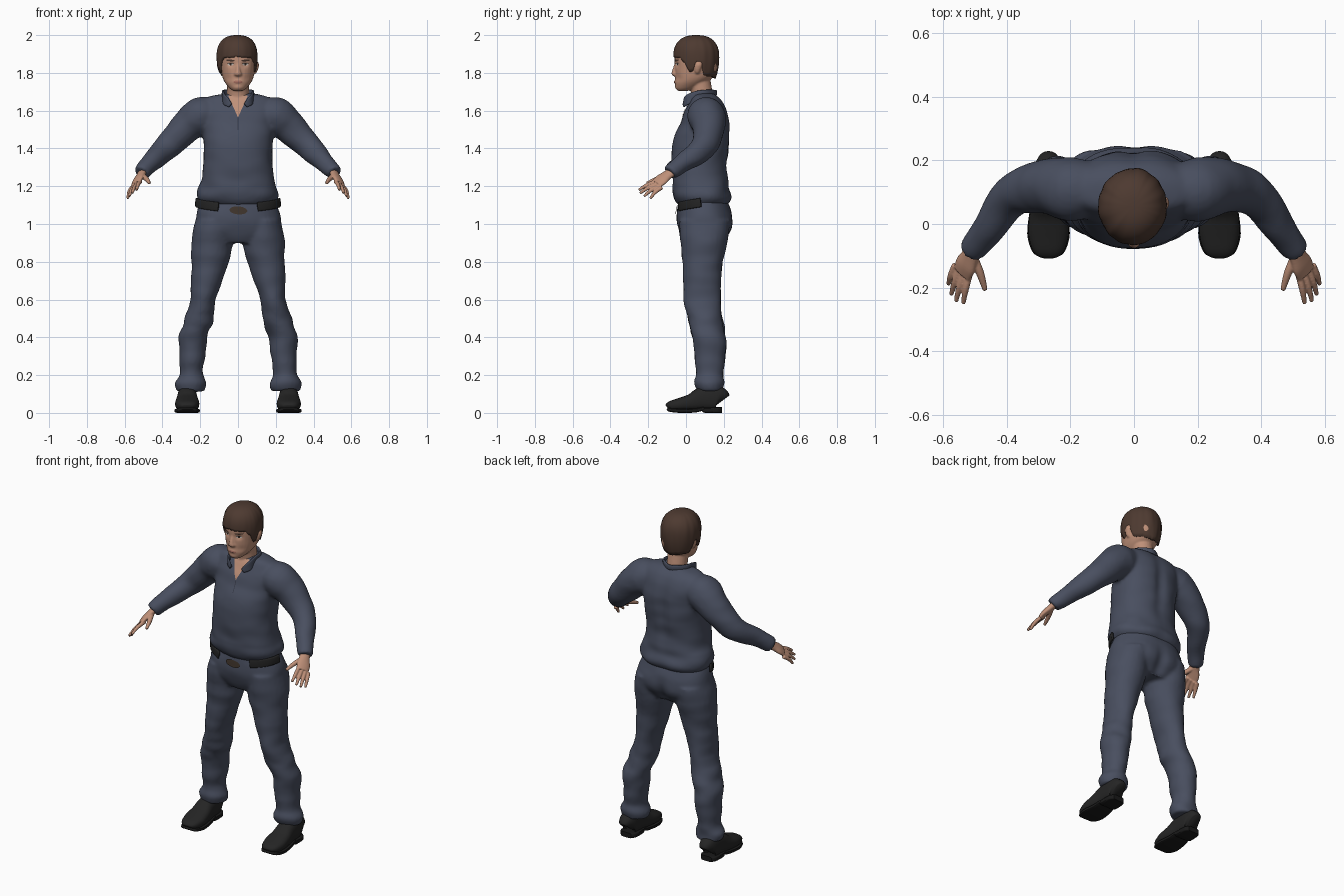
import bpy, bmesh, math
from mathutils import Vector, noise
from mathutils.bvhtree import BVHTree

if "Cube" in bpy.data.objects:
    bpy.data.objects.remove(bpy.data.objects["Cube"], do_unlink=True)


def material(name, *rgb):
    m = bpy.data.materials.new(name)
    m.use_nodes = True
    m.diffuse_color = (*rgb, 1)
    bsdf = next(n for n in m.node_tree.nodes if n.type == "BSDF_PRINCIPLED")
    bsdf.inputs["Base Color"].default_value = (*rgb, 1)
    return m


NAVY = material("navy cloth", .066, .077, .115)
SEAM = material("dark navy seam", .035, .04, .06)
SKIN = material("skin", .52, .28, .19)
HAIR = material("brown hair", .075, .042, .03)
LEATHER = material("black leather", .018, .018, .018)
SOLE = material("black rubber", .01, .01, .01)
WHITE = material("eye white", .55, .5, .46)
IRIS = material("dark eye", .03, .02, .016)
LIPS = material("lips", .38, .16, .12)
BUCKLE = material("dark bronze", .05, .035, .025)


def resample(rings, steps):
    """Smooth curve through the given rings."""
    out = []
    for i in range(len(rings) - 1):
        quad = [rings[max(0, min(len(rings) - 1, i + k))] for k in (-1, 0, 1, 2)]
        for j in range(steps):
            t = j / steps
            out.append([b + .5 * t * (c - a + t * (2*a - 5*b + 4*c - d + t * (3*(b - c) + d - a)))
                        for a, b, c, d in zip(*quad)])
    return out + [list(rings[-1])]


def loft(bm, rings, side=None, mirror=1, power=2, segs=24, steps=4):
    """Closed skin over (x, y, z, half width, half depth) rings, level unless side is given."""
    pts = resample(rings, steps)
    centres = [Vector((p[0] * mirror, p[1], p[2])) for p in pts]
    prev = None
    for i, p in enumerate(pts):
        u, v = Vector((1, 0, 0)), Vector((0, 1, 0))
        if side:
            t = (centres[min(i + 1, len(pts) - 1)] - centres[max(i - 1, 0)]).normalized()
            u = Vector((side[0] * mirror, side[1], side[2]))
            u = (u - t * u.dot(t)).normalized()
            v = t.cross(u)
        ring = []
        for k in range(segs):
            c, s = math.cos(math.tau * k / segs), math.sin(math.tau * k / segs)
            c, s = [math.copysign(abs(q) ** (2 / power), q) for q in (c, s)]
            ring.append(bm.verts.new(centres[i] + u * c * max(p[3], .001) + v * s * max(p[4], .001)))
        if prev:
            for k in range(segs):
                n = (k + 1) % segs
                bm.faces.new((prev[k], prev[n], ring[n], ring[k]))
        else:
            bm.faces.new(ring[::-1])
        prev = ring
    bm.faces.new(prev)


def level(rows):
    return [(0, y, z, a, b) for z, y, a, b in rows]


def finish(name, bm, mat, voxel=None, smooth=4, shape=None):
    """Turn a bmesh into an object, optionally fused into one skin and shaped."""
    bmesh.ops.recalc_face_normals(bm, faces=bm.faces)
    mesh = bpy.data.meshes.new(name)
    bm.to_mesh(mesh)
    bm.free()
    ob = bpy.data.objects.new(name, mesh)
    bpy.context.scene.collection.objects.link(ob)
    if voxel:
        rm = ob.modifiers.new("Fuse", "REMESH")
        rm.mode, rm.voxel_size = "VOXEL", voxel
        sm = ob.modifiers.new("Relax", "SMOOTH")
        sm.factor, sm.iterations = .5, smooth
        graph = bpy.context.evaluated_depsgraph_get()
        mesh = bpy.data.meshes.new_from_object(ob.evaluated_get(graph))
        ob.modifiers.clear()
        ob.data = mesh
    if shape:
        moved = [shape(v.co.copy(), v.normal.copy()) for v in mesh.vertices]
        for v, co in zip(mesh.vertices, moved):
            v.co = co
    mesh.materials.clear()
    mesh.materials.append(mat)
    mesh.polygons.foreach_set("use_smooth", [True] * len(mesh.polygons))
    mesh.update()
    return ob


def bump(d, width):
    return math.exp(-(d / width) ** 2)


# Cloth folds, spine groove and seat cleft
def folds(p, n):
    w = noise.noise(Vector((p.x * 8, p.y * 8, p.z * 15)))
    amp = .005 + .007 * (bump(p.z - .44, .1) + bump(p.z - .16, .06) + bump(p.z - 1.18, .06))
    q = p + n * w * amp
    if n.y > .2:
        groove = bump(p.z - 1.45, .16) * .014 + bump(p.z - .95, .07) * .02
        q.y -= groove * bump(p.x, .035)
    return q


# Shirt: torso and sleeves fused together
bm = bmesh.new()
loft(bm, level([(1.1, .09, .19, .13), (1.125, .09, .212, .148), (1.16, .085, .216, .152),
                (1.22, .075, .197, .147), (1.3, .07, .185, .147), (1.38, .075, .183, .152),
                (1.45, .082, .185, .15), (1.53, .1, .193, .132), (1.6, .105, .2, .112),
                (1.65, .105, .188, .087), (1.675, .1, .155, .066), (1.69, .1, .085, .05)]),
     power=2.3, segs=40)
sleeve = [(.13, .11, 1.585, .085), (.2, .11, 1.57, .102), (.26, .12, 1.525, .09),
          (.31, .115, 1.475, .08), (.365, .1, 1.42, .07), (.41, .06, 1.375, .062),
          (.455, -.01, 1.33, .052), (.5, -.068, 1.285, .044), (.512, -.085, 1.27, .04)]
for s in (1, -1):
    loft(bm, [(*r, r[3]) for r in sleeve], (0, .6, .8), s)
shirt = finish("shirt", bm, NAVY, .01, 5, folds)

# Trousers: pelvis and two legs fused together
bm = bmesh.new()
loft(bm, level([(.9, .095, .18, .1), (.96, .1, .228, .138), (1.02, .1, .228, .15),
                (1.08, .095, .214, .142), (1.14, .09, .192, .125)]), power=2.2, segs=40)
leg = [(.125, .1, 1.02, .1, .135), (.135, .095, .92, .112, .127), (.148, .088, .8, .1, .106),
       (.167, .085, .7, .084, .102), (.184, .087, .6, .067, .098), (.206, .098, .5, .077, .092),
       (.235, .125, .4, .075, .088), (.242, .126, .3, .069, .082), (.25, .126, .2, .063, .07),
       (.25, .126, .155, .083, .073), (.252, .13, .115, .074, .068)]
for s in (1, -1):
    loft(bm, leg, mirror=s)
trousers = finish("trousers", bm, NAVY, .01, 4, folds)


# Face modelling: eye sockets, lips, cheeks
def face_form(p, n):
    if p.y < .03 and p.z > 1.7:
        p.y += .009 * bump(abs(p.x) - .038, .018) * bump(p.z - 1.845, .014)
        p.y -= .005 * bump(p.x, .024) * bump(p.z - 1.752, .01)
        p.y -= .004 * bump(p.x, .02) * bump(p.z - 1.722, .012)
        p.y += .004 * bump(abs(p.x) - .05, .02) * bump(p.z - 1.77, .02)
    return p


# Head with neck, nose and ears
bm = bmesh.new()
loft(bm, level([(1.705, -.015, .026, .028), (1.72, .002, .046, .055), (1.75, .025, .07, .082),
                (1.78, .045, .083, .102), (1.82, .055, .091, .113), (1.86, .055, .095, .115),
                (1.91, .055, .095, .113), (1.95, .055, .082, .097), (1.985, .055, .045, .055)]),
     power=2.2, segs=32)
loft(bm, level([(1.6, .09, .065, .06), (1.68, .086, .058, .057), (1.76, .07, .058, .06)]))
loft(bm, level([(1.781, -.05, .012, .012), (1.791, -.055, .022, .021), (1.812, -.056, .014, .018),
                (1.845, -.05, .01, .012), (1.87, -.045, .012, .01)]), segs=16)
for s in (1, -1):
    loft(bm, [(.088, .06, 1.795, .006, .008), (.094, .06, 1.812, .01, .015),
              (.098, .066, 1.842, .013, .021), (.096, .066, 1.862, .008, .014)], mirror=s, segs=16)
head = finish("head", bm, SKIN, .005, 4, face_form)

# Hair cap with fringe, sideburns and ear notches
HAIRLINE = [(0, 1.885), (.25, 1.878), (.33, 1.85), (.4, 1.8), (.45, 1.81), (.49, 1.86),
            (.56, 1.85), (.63, 1.785), (1, 1.77)]


def hairline(a):
    for (a0, z0), (a1, z1) in zip(HAIRLINE, HAIRLINE[1:]):
        if a <= a1:
            return z0 + (z1 - z0) * (a - a0) / (a1 - a0)
    return HAIRLINE[-1][1]


bm = bmesh.new()
rows, cols, grid = 16, 80, []
for i in range(rows + 1):
    row = []
    for k in range(cols):
        th = math.tau * k / cols
        c, s = math.cos(th), math.sin(th)
        low = hairline(min(th, math.tau - th) / math.pi) + .006 * noise.noise(Vector((c, s, 0)) * 9)
        z = low + (2 - low) * math.sin(i / rows * math.pi / 2)
        h = (z - 1.88) / .12
        r = max(0, 1 - h ** 2.5) ** .4 if h > 0 else 1 - .2 * h * h
        r *= 1 + .03 * noise.noise(Vector((c * 5, s * 5, z * 6)))
        row.append(bm.verts.new((-.004 + .108 * r * s, .055 - .121 * r * c, z)))
    grid.append(row)
for lower, upper in zip(grid, grid[1:]):
    for k in range(cols):
        n = (k + 1) % cols
        bm.faces.new((lower[k], lower[n], upper[n], upper[k]))
bmesh.ops.remove_doubles(bm, verts=bm.verts, dist=.0004)
hair = finish("hair", bm, HAIR)
shell = hair.modifiers.new("Thickness", "SOLIDIFY")
shell.thickness, shell.offset = .02, -1


# Thin plates laid on a surface from the front
def plate(name, mat, targets, outline, lift=.002, n=12):
    trees = [BVHTree.FromPolygons([v.co for v in o.data.vertices],
                                  [p.vertices[:] for p in o.data.polygons]) for o in targets]
    bm = bmesh.new()
    grid = []
    for i in range(n + 1):
        row = []
        for j in range(n + 1):
            x, z = outline(i / n * 2 - 1, j / n * 2 - 1)
            hits = [t.ray_cast(Vector((x, -1, z)), Vector((0, 1, 0)))[0] for t in trees]
            y = min((h.y for h in hits if h), default=.03)
            row.append(bm.verts.new((x, y - lift, z)))
        grid.append(row)
    for a, b in zip(grid, grid[1:]):
        for j in range(n):
            bm.faces.new((a[j], b[j], b[j + 1], a[j + 1]))
    ob = finish(name, bm, mat)
    if sum(p.normal.y * p.area for p in ob.data.polygons) > 0:
        ob.data.flip_normals()


def oval(x, z, rx, rz, tilt=0):
    return lambda u, v: (x + rx * u, z + rz * v * math.sqrt(max(.0, 1.001 - u * u)) + tilt * u)


for s, label in ((1, "left"), (-1, "right")):
    plate(label + "_eye", WHITE, [head], oval(.039 * s, 1.845, .016, .006), .0015)
    plate(label + "_iris", IRIS, [head], oval(.039 * s, 1.845, .006, .006), .0025)
    plate(label + "_eyelid", IRIS, [head], oval(.039 * s, 1.851, .018, .0022), .003)
    plate(label + "_eyebrow", HAIR, [head], oval(.041 * s, 1.866, .024, .0045, .002 * s))
plate("lips", LIPS, [head], oval(0, 1.752, .026, .008))
plate("mouth_line", IRIS, [head], oval(0, 1.752, .024, .001), .003)
plate("open_neck", SKIN, [shirt, head], lambda u, v: (.026 * u * (1 + v), 1.622 + .058 * v), .003, 16)
plate("front_seam", SEAM, [shirt], lambda u, v: (.002 * u, 1.53 + .033 * v))
plate("buckle", BUCKLE, [trousers], oval(.002, 1.072, .048, .021, -.003), .007)

# Collar running around the neck into two points
bm = bmesh.new()
half = [(.04, -.012, 1.628, .012, .005), (.068, .005, 1.655, .025, .006), (.078, .05, 1.683, .02, .006),
        (.072, .11, 1.695, .016, .006)]
path = half + [(0, .158, 1.695, .015, .006)] + [(-r[0], *r[1:]) for r in half[::-1]]
loft(bm, path, (0, 0, 1), power=3, segs=16)
finish("collar", bm, NAVY)

# Belt pieces showing below the shirt hem
for s, label in ((1, "left"), (-1, "right")):
    bm = bmesh.new()
    arc = []
    for deg in (28, 38, 50, 62, 74, 84):
        a = math.radians(deg)
        arc.append((.221 * math.sin(a), .094 - .147 * math.cos(a), 1.08 + deg * .0004, .024, .007))
    loft(bm, arc, (0, 0, 1), s, power=4, segs=16)
    finish(label + "_belt", bm, LEATHER)

# Hands: palm, four fingers and thumb fused together
across = (.045, .03, -.035)
first, last = Vector((.516, -.152, 1.226)), Vector((.562, -.128, 1.194))
tips = [(.537, -.25, 1.18), (.56, -.243, 1.163), (.575, -.222, 1.147), (.584, -.19, 1.135)]
for s, label in ((1, "left"), (-1, "right")):
    bm = bmesh.new()
    loft(bm, [(.498, -.06, 1.285, .027, .022), (.515, -.1, 1.258, .031, .019),
              (.53, -.13, 1.235, .039, .017), (.54, -.155, 1.214, .036, .013)], across, s)
    for i, tip in enumerate(tips):
        base, end = first.lerp(last, i / 3), Vector(tip)
        mid = base.lerp(end, .5) + Vector((.003, -.003, .005))
        loft(bm, [(*base, .011, .011), (*mid, .0105, .0105), (*end, .007, .007)], across, s, segs=12)
    loft(bm, [(.508, -.1, 1.257, .015, .015), (.484, -.155, 1.238, .013, .013),
              (.468, -.208, 1.216, .008, .008)], across, s, segs=12)
    finish(label + "_hand", bm, SKIN, .0035, 3)

# Shoes: rounded uppers on soles with heels
upper = [(-.098, .03, .042), (-.082, .05, .06), (-.03, .064, .078), (.03, .06, .1),
         (.08, .053, .132), (.14, .05, .145), (.175, .045, .135), (.188, .028, .11)]
sole = [(-.1, .03, .022, .006), (-.085, .052, .016, .01), (-.03, .067, .011, .011),
        (.05, .058, .013, .011), (.09, .052, .022, .01), (.1, .053, .015, .015),
        (.165, .051, .015, .015), (.19, .034, .015, .015)]
for s, label in ((1, "left"), (-1, "right")):
    bm = bmesh.new()
    loft(bm, [(.269, y, top / 2 + .006, w, top / 2 - .004) for y, w, top in upper], (1, 0, 0), s, power=2.6)
    finish(label + "_shoe", bm, LEATHER)
    bm = bmesh.new()
    loft(bm, [(.269, y, z, w, h) for y, w, z, h in sole], (1, 0, 0), s, power=6)
    base = finish(label + "_sole", bm, SOLE)
    bpy.context.view_layer.objects.active = base
    base.select_set(True)
    bpy.ops.object.shade_smooth_by_angle(angle=.6)
    base.select_set(False)
